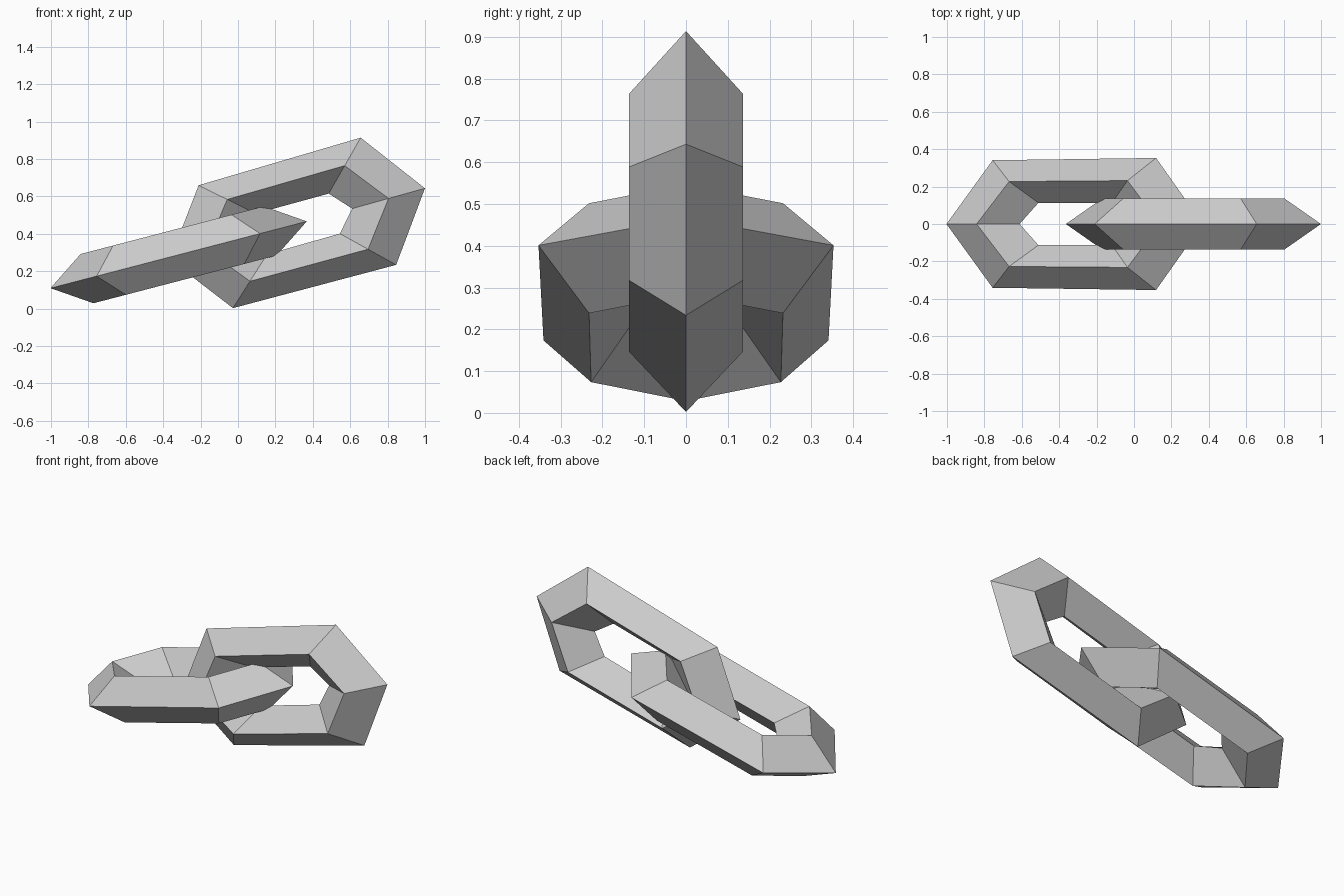
import bpy, bmesh
from math import radians
from mathutils import Vector

cube = bpy.data.objects.get("Cube")
if cube:
    bpy.data.objects.remove(cube, do_unlink=True)

steel = bpy.data.materials.new("light_grey_steel")
steel.use_nodes = True
grey = (0.6, 0.6, 0.6, 1)
steel.diffuse_color = grey
steel.node_tree.nodes["Principled BSDF"].inputs["Base Color"].default_value = grey

THICKNESS = 0.136  # half height of the diamond section


def hexagon(tip, front, back):
    """Six corners of a long link outline; front and back are corner points."""
    (fx, fy), (bx, by) = front, back
    pts = [(tip, 0), (fx, fy), (bx, by), (-tip, 0), (bx, -by), (fx, -fy)]
    return [Vector((x, y, 0)) for x, y in pts]


def chain_link(name, centre, roll, tilt):
    """Six-sided ring with a diamond cross-section."""
    outer = hexagon(0.708, (0.45, 0.353), (-0.453, 0.341))
    inner = hexagon(0.304, (0.205, 0.111), (-0.2, 0.113))
    up = Vector((0, 0, THICKNESS))
    bm = bmesh.new()
    rings = []
    for o, i in zip(outer, inner):
        mid = (o + i) / 2
        rings.append([bm.verts.new(p) for p in (o, mid + up, i, mid - up)])
    for k, ring in enumerate(rings):
        nxt = rings[(k + 1) % len(rings)]
        for j in range(4):
            n = (j + 1) % 4
            bm.faces.new((ring[j], nxt[j], nxt[n], ring[n]))
    bmesh.ops.recalc_face_normals(bm, faces=bm.faces)
    mesh = bpy.data.meshes.new(name)
    bm.to_mesh(mesh)
    bm.free()
    mesh.materials.append(steel)
    link = bpy.data.objects.new(name, mesh)
    link.location = centre
    link.rotation_euler = (radians(roll), radians(tilt), 0)
    bpy.context.collection.objects.link(link)


# Flat-lying link, and the upright link threaded through it
chain_link("flat_link", (-0.3175, 0, 0.2875), 0, -14.6)
chain_link("upright_link", (0.3175, 0, 0.4525), 90, -15.6)
